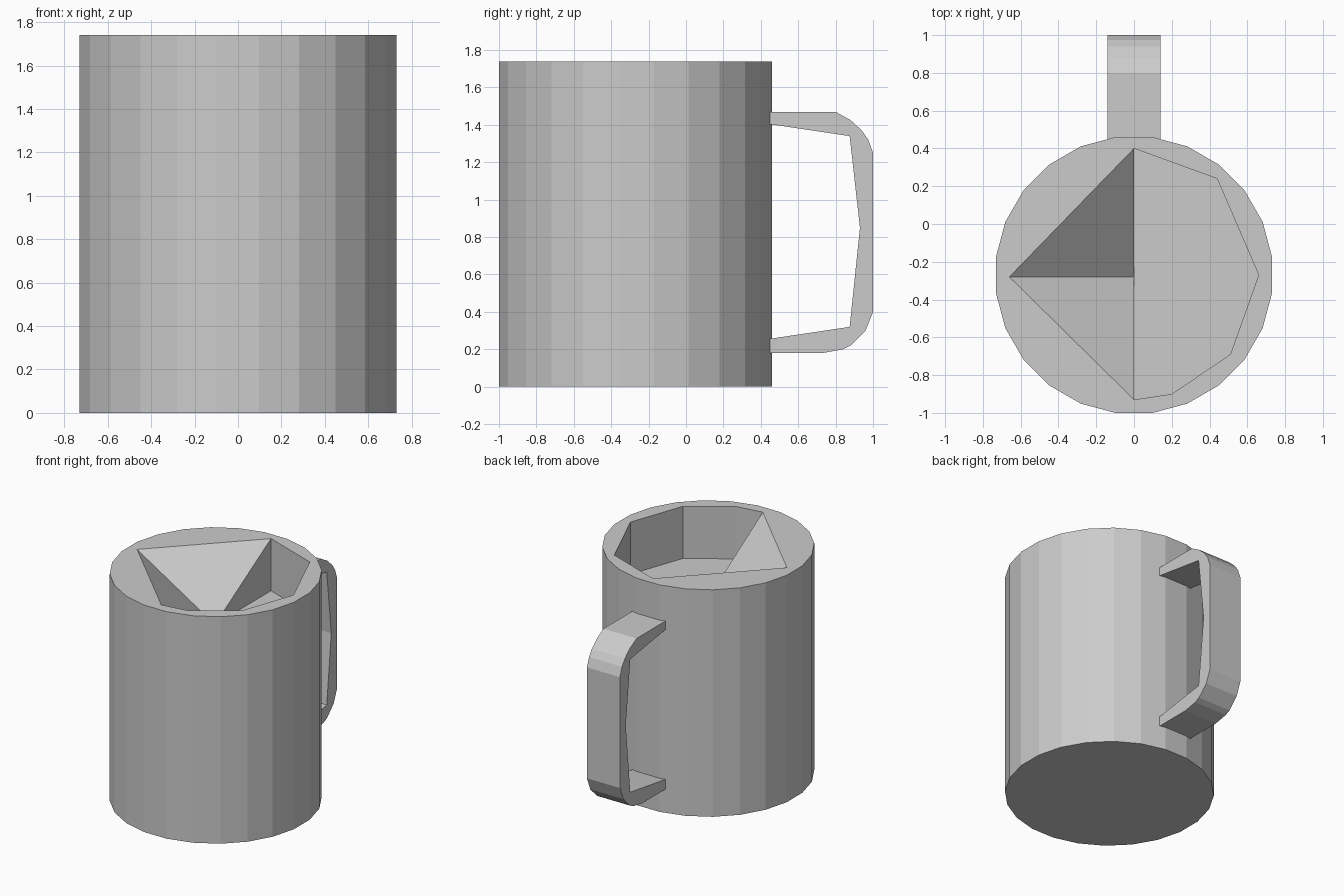
import bpy
import bmesh
from math import cos, sin, radians

if "Cube" in bpy.data.objects:
    bpy.data.objects.remove(bpy.data.objects["Cube"], do_unlink=True)

CENTRE_Y, RADIUS, HEIGHT, FLOOR = -0.27, 0.737, 1.74, 1.34
SIDES = 24

grey = bpy.data.materials.new("plain grey")
grey.use_nodes = True
colour = (0.6, 0.6, 0.6, 1.0)
grey.diffuse_color = colour
grey.node_tree.nodes["Principled BSDF"].inputs["Base Color"].default_value = colour


def finish(name, bm):
    """Turn a bmesh into a flat shaded grey object."""
    bmesh.ops.recalc_face_normals(bm, faces=bm.faces[:])
    mesh = bpy.data.meshes.new(name)
    bm.to_mesh(mesh)
    bm.free()
    mesh.materials.append(grey)
    obj = bpy.data.objects.new(name, mesh)
    bpy.context.collection.objects.link(obj)
    return obj


def ring(bm, points, z):
    return [bm.verts.new((x, y, z)) for x, y in points]


def walls(bm, low, high, closed=True):
    count = len(low) if closed else len(low) - 1
    for i in range(count):
        j = (i + 1) % len(low)
        bm.faces.new((low[i], low[j], high[j], high[i]))


def loop_edges(bm, verts):
    return [bm.edges.get((v, verts[(i + 1) % len(verts)])) or
            bm.edges.new((v, verts[(i + 1) % len(verts)]))
            for i, v in enumerate(verts)]


# Cup body: faceted outer wall and base
bm = bmesh.new()
angles = [radians((i + 0.5) * 360 / SIDES) for i in range(SIDES)]
outline = [(RADIUS * cos(a), CENTRE_Y + RADIUS * sin(a)) for a in angles]
base = ring(bm, outline, 0)
rim = ring(bm, outline, HEIGHT)
walls(bm, base, rim)
bm.faces.new(base)

# Cavity: upright walls on one half, two slopes meeting at the floor on the other
opening = [(0, 0.4), (0.44, 0.24), (0.66, -0.27), (0.51, -0.69), (0.2, -0.9), (0, -0.93)]
upper = ring(bm, opening, HEIGHT)
lower = ring(bm, opening, FLOOR)
corner = bm.verts.new((-0.66, -0.28, HEIGHT))
apex = bm.verts.new((0, -0.28, FLOOR))
walls(bm, lower, upper, closed=False)
bm.faces.new(lower + [apex])
for end in (0, -1):
    bm.faces.new((corner, upper[end], apex))
    bm.faces.new((upper[end], lower[end], apex))

# Flat rim between the outer edge and the opening
edges = loop_edges(bm, rim) + loop_edges(bm, upper + [corner])
bmesh.ops.triangle_fill(bm, use_beauty=True, edges=edges, normal=(0, 0, 1))
finish("cup_body", bm)

# Handle: side profile extruded across its width
outer = [(0.44, 1.47), (0.8, 1.47), (0.88, 1.425), (0.94, 1.37), (0.975, 1.32),
         (1, 1.25), (1, 0.4), (0.96, 0.3), (0.88, 0.22), (0.84, 0.2),
         (0.73, 0.18), (0.44, 0.18)]
inner = [(0.44, 0.255), (0.875, 0.32), (0.93, 0.85), (0.875, 1.34), (0.44, 1.405)]
bm = bmesh.new()
left, right = ([bm.verts.new((x, y, z)) for y, z in outer + inner] for x in (0.14, -0.14))
walls(bm, left, right)
bm.faces.new(left)
bm.faces.new(right)
finish("handle", bm)
